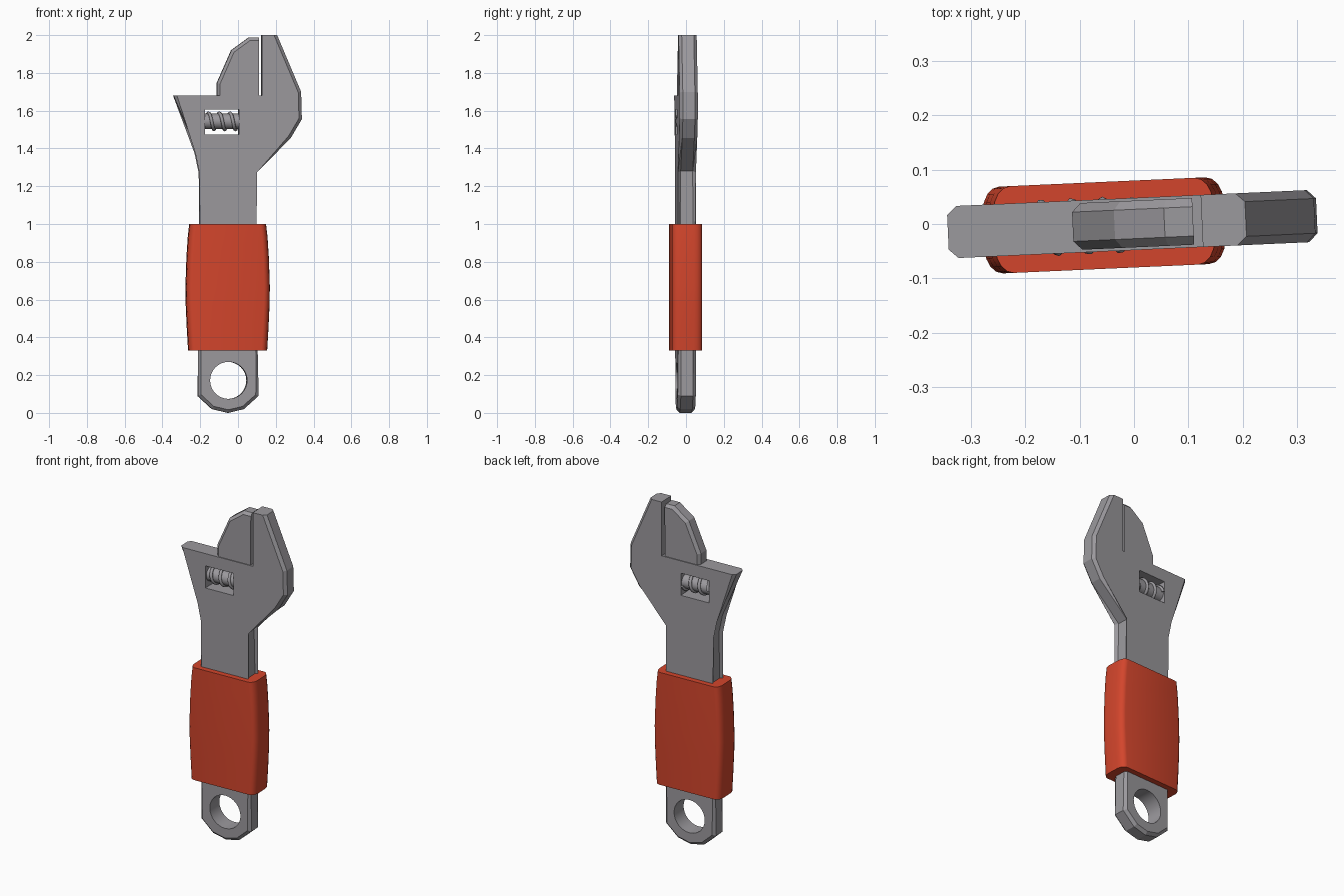
import bpy, bmesh, math

if "Cube" in bpy.data.objects:
    bpy.data.objects.remove(bpy.data.objects["Cube"])

TURN = 0.045      # the whole tool is turned slightly about z


def material(name, rgb):
    m = bpy.data.materials.new(name)
    m.diffuse_color = (*rgb, 1)
    m.use_nodes = True
    m.node_tree.nodes["Principled BSDF"].inputs["Base Color"].default_value = m.diffuse_color
    return m


STEEL = material("grey steel", (0.33, 0.32, 0.34))
RUBBER = material("red rubber", (0.65, 0.06, 0.025))


def finish(bm, name, mat):
    bmesh.ops.recalc_face_normals(bm, faces=bm.faces)
    me = bpy.data.meshes.new(name)
    bm.to_mesh(me)
    bm.free()
    ob = bpy.data.objects.new(name, me)
    bpy.context.collection.objects.link(ob)
    me.materials.append(mat)
    return ob


def activate(ob):
    bpy.ops.object.select_all(action='DESELECT')
    ob.select_set(True)
    bpy.context.view_layer.objects.active = ob


def smooth(ob, degrees):
    activate(ob)
    bpy.ops.object.shade_smooth_by_angle(angle=math.radians(degrees))


def loft(rings):
    """Closed skin through equal-length rings of points."""
    bm = bmesh.new()
    vs = [[bm.verts.new(p) for p in r] for r in rings]
    n = len(vs[0])
    for a, b in zip(vs, vs[1:]):
        for i in range(n):
            j = (i + 1) % n
            bm.faces.new((a[i], a[j], b[j], b[i]))
    bm.faces.new(vs[0])
    bm.faces.new(vs[-1])
    return bm, vs


def plate(name, outline, half, chamfer=0, square=()):
    """Extruded x-z outline; every rim edge is chamfered except those in square."""
    bm, vs = loft([[(x, y, z) for x, z in outline] for y in (-half, half)])
    if chamfer:
        n = len(outline)
        rims = [bm.edges.get((r[i], r[(i + 1) % n]))
                for r in vs for i in range(n) if i not in square]
        bmesh.ops.bevel(bm, geom=rims, offset=chamfer, offset_type='OFFSET',
                        segments=1, profile=0.5, affect='EDGES')
    return finish(bm, name, STEEL)


def cut(ob, cutter):
    mod = ob.modifiers.new("cut", 'BOOLEAN')
    mod.operation, mod.solver, mod.object = 'DIFFERENCE', 'EXACT', cutter
    activate(ob)
    bpy.ops.object.modifier_apply(modifier=mod.name)
    bpy.data.objects.remove(cutter)


# Body: handle, head and fixed jaw in one plate (first three edges stay square)
body = plate("wrench_body", [
    (-0.343, 1.68), (0.125, 1.68), (0.125, 2.0), (0.206, 2.0),
    (0.333, 1.70), (0.337, 1.555), (0.278, 1.455), (0.082, 1.28),
    (0.108, 0.09), (0.03, 0.02), (-0.053, 0.0), (-0.138, 0.02),
    (-0.214, 0.09), (-0.19, 1.27), (-0.213, 1.38)], 0.048, 0.016, (0, 1, 2))

# Hanging hole and screw window
cut(body, plate("hole_cutter", [
    (-0.052 + 0.098 * math.cos(a), 0.172 + 0.098 * math.sin(a))
    for a in (i * math.tau / 32 for i in range(32))], 0.2))
cut(body, plate("window_cutter", [
    (-0.177, 1.475), (0.003, 1.475), (0.003, 1.607), (-0.177, 1.607)], 0.2))
smooth(body, 13)

# Sliding jaw, slightly thinner than the body
jaw = plate("sliding_jaw", [
    (0.108, 1.65), (-0.113, 1.65), (-0.113, 1.745), (-0.036, 1.92),
    (0.056, 1.987), (0.109, 1.987)], 0.043, 0.016, (0, 5))

# Adjusting screw: core cylinder and helical thread
SX, SZ = -0.087, 1.543
bpy.ops.mesh.primitive_cylinder_add(vertices=24, radius=0.041, depth=0.184)
core = bpy.context.object
core.name = "screw_core"
for v in core.data.vertices:
    x, y, z = v.co
    v.co = (SX + z, y, SZ - x)
core.data.materials.append(STEEL)
smooth(core, 30)

cu = bpy.data.curves.new("screw_thread", 'CURVE')
cu.dimensions = '3D'
cu.bevel_depth, cu.bevel_resolution, cu.use_fill_caps = 0.009, 1, True
sp = cu.splines.new('POLY')
STEPS = 72
sp.points.add(STEPS)
for i, p in enumerate(sp.points):
    t = -0.25 + 2.95 * i / STEPS
    a = t * math.tau
    p.co = (-0.156 + 0.057 * t, -0.044 * math.sin(a), SZ + 0.044 * math.cos(a), 1)
thread = bpy.data.objects.new("screw_thread", cu)
bpy.context.collection.objects.link(thread)
cu.materials.append(STEEL)


# Rubber grip: rounded rectangle section, bulging in the middle
def section(hw, z, hy=0.08, rx=0.032, ry=0.045, seg=4):
    pts = []
    for q, (sx, sy) in enumerate([(1, 1), (-1, 1), (-1, -1), (1, -1)]):
        for k in range(seg + 1):
            a = (q + k / seg) * math.pi / 2
            pts.append((-0.055 + sx * (hw - rx) + rx * math.cos(a),
                        sy * (hy - ry) + ry * math.sin(a), z))
    return pts


bm, _ = loft([section(hw, z) for hw, z in [
    (0.208, 0.33), (0.215, 0.45), (0.221, 0.58), (0.222, 0.67),
    (0.217, 0.82), (0.210, 0.93), (0.202, 1.0)]])
grip = finish(bm, "rubber_grip", RUBBER)
smooth(grip, 40)

for ob in (body, jaw, core, thread, grip):
    ob.rotation_euler.z = TURN
